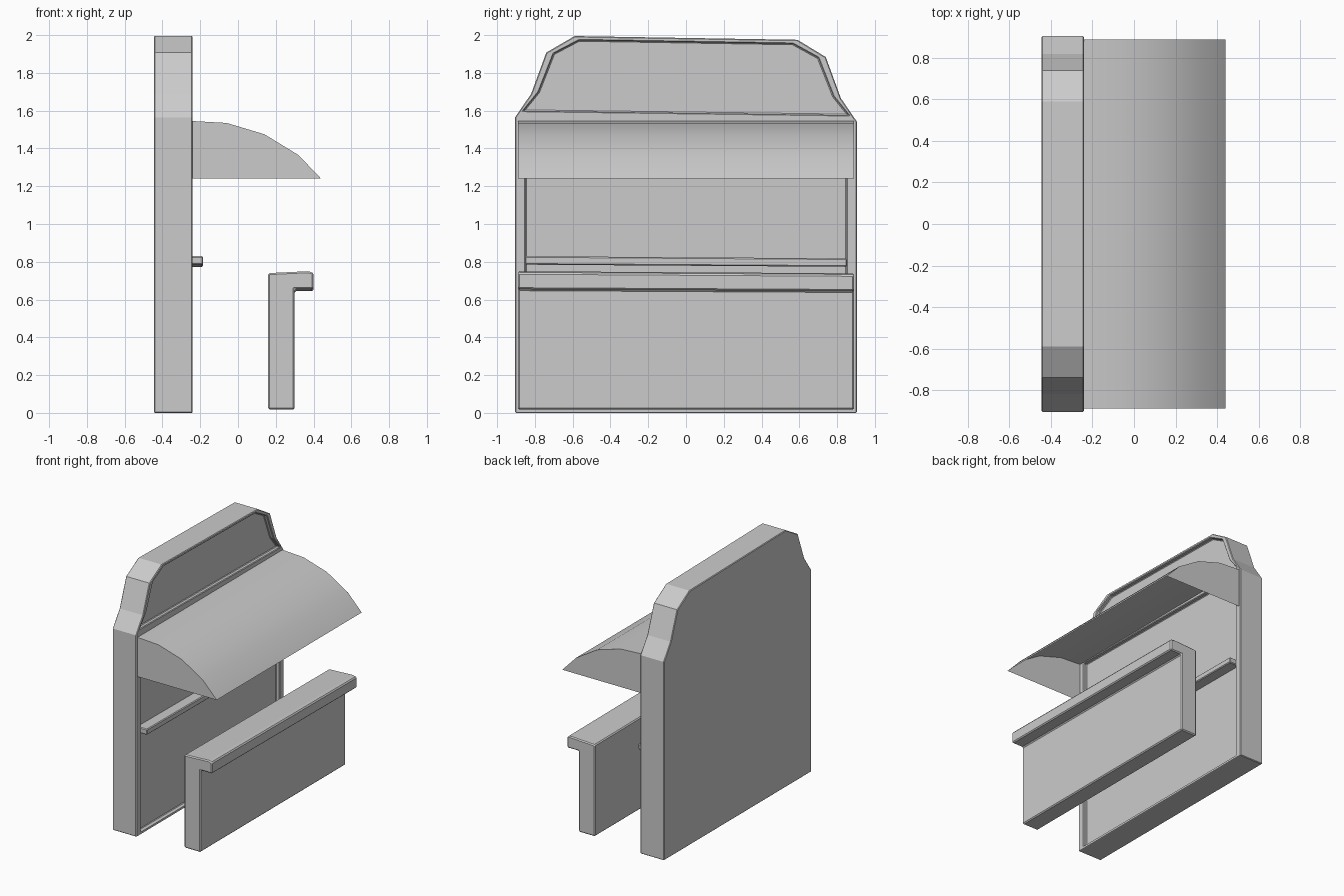
import bpy, bmesh
from math import radians

if "Cube" in bpy.data.objects:
    bpy.data.objects.remove(bpy.data.objects["Cube"])


def prism(name, pts, lo, hi, axis):
    """Extrude a 2D profile along x (pts are y,z) or along y (pts are x,z)."""
    bm = bmesh.new()
    place = (lambda p, t: (t, p[0], p[1])) if axis == 'x' else (lambda p, t: (p[0], t, p[1]))
    face = bm.faces.new([bm.verts.new(place(p, lo)) for p in pts])
    ext = bmesh.ops.extrude_face_region(bm, geom=[face])
    d = hi - lo
    bmesh.ops.translate(bm, vec=(d, 0, 0) if axis == 'x' else (0, d, 0),
                        verts=[v for v in ext['geom'] if isinstance(v, bmesh.types.BMVert)])
    bmesh.ops.recalc_face_normals(bm, faces=bm.faces)
    mesh = bpy.data.meshes.new(name)
    bm.to_mesh(mesh)
    bm.free()
    ob = bpy.data.objects.new(name, mesh)
    bpy.context.collection.objects.link(ob)
    return ob


def mirrored(half):
    """Complete a profile given for +y with its reflection in -y."""
    return half + [(-y, z) for y, z in reversed(half)]


def taper(ob):
    """The handmade look: heights shrink slightly towards +y."""
    for v in ob.data.vertices:
        v.co.z *= 1 - 0.0083 * (v.co.y + 0.9)


def bevel(ob, width):
    m = ob.modifiers.new("edge_bevel", 'BEVEL')
    m.width = width
    m.segments = 1
    m.limit_method = 'ANGLE'
    m.angle_limit = radians(40)


# back panel with its stepped top
panel = prism("back_panel", mirrored([(0.905, 0), (0.905, 1.565), (0.82, 1.69),
                                      (0.74, 1.91), (0.59, 2.0)]), -0.445, -0.24, 'x')
taper(panel)

# upper and lower recesses in the panel front
recesses = {
    "upper_recess": [(0.86, 1.60), (0.78, 1.70), (0.70, 1.905), (0.565, 1.978)],
    "lower_recess": [(0.85, 0.02), (0.85, 1.54)],
}
for name, half in recesses.items():
    cutter = prism(name + "_cutter", mirrored(half), -0.27, -0.1, 'x')
    taper(cutter)
    cutter.hide_render = True
    cutter.hide_viewport = False
    cutter.display_type = 'WIRE'
    m = panel.modifiers.new(name, 'BOOLEAN')
    m.operation = 'DIFFERENCE'
    m.solver = 'EXACT'
    m.object = cutter
bevel(panel, 0.005)

# narrow shelf across the lower recess
shelf = prism("back_shelf", [(-0.275, 0.785), (-0.185, 0.785), (-0.185, 0.83), (-0.275, 0.83)],
              -0.852, 0.852, 'y')
taper(shelf)
bevel(shelf, 0.006)

# front counter with an overhanging lip
counter = prism("front_counter", [(0.16, 0.018), (0.30, 0.018), (0.30, 0.655), (0.40, 0.655),
                                  (0.40, 0.742), (0.37, 0.75), (0.16, 0.74)], -0.89, 0.89, 'y')
taper(counter)
bevel(counter, 0.008)

# curved awning: shell with end caps, open underneath and at the wall
arc = [(-0.24, 1.545), (-0.06, 1.535), (0.14, 1.475), (0.32, 1.365), (0.44, 1.24)]
awning = prism("awning", [(-0.24, 1.24)] + arc, -0.89, 0.89, 'y')
bm = bmesh.new()
bm.from_mesh(awning.data)
opening = [f for f in bm.faces if f.normal.z < -0.9 or f.normal.x < -0.9]
bmesh.ops.delete(bm, geom=opening, context='FACES')
bm.to_mesh(awning.data)
bm.free()
bpy.ops.object.select_all(action='DESELECT')
awning.select_set(True)
bpy.context.view_layer.objects.active = awning
bpy.ops.object.shade_smooth_by_angle(angle=radians(40))
